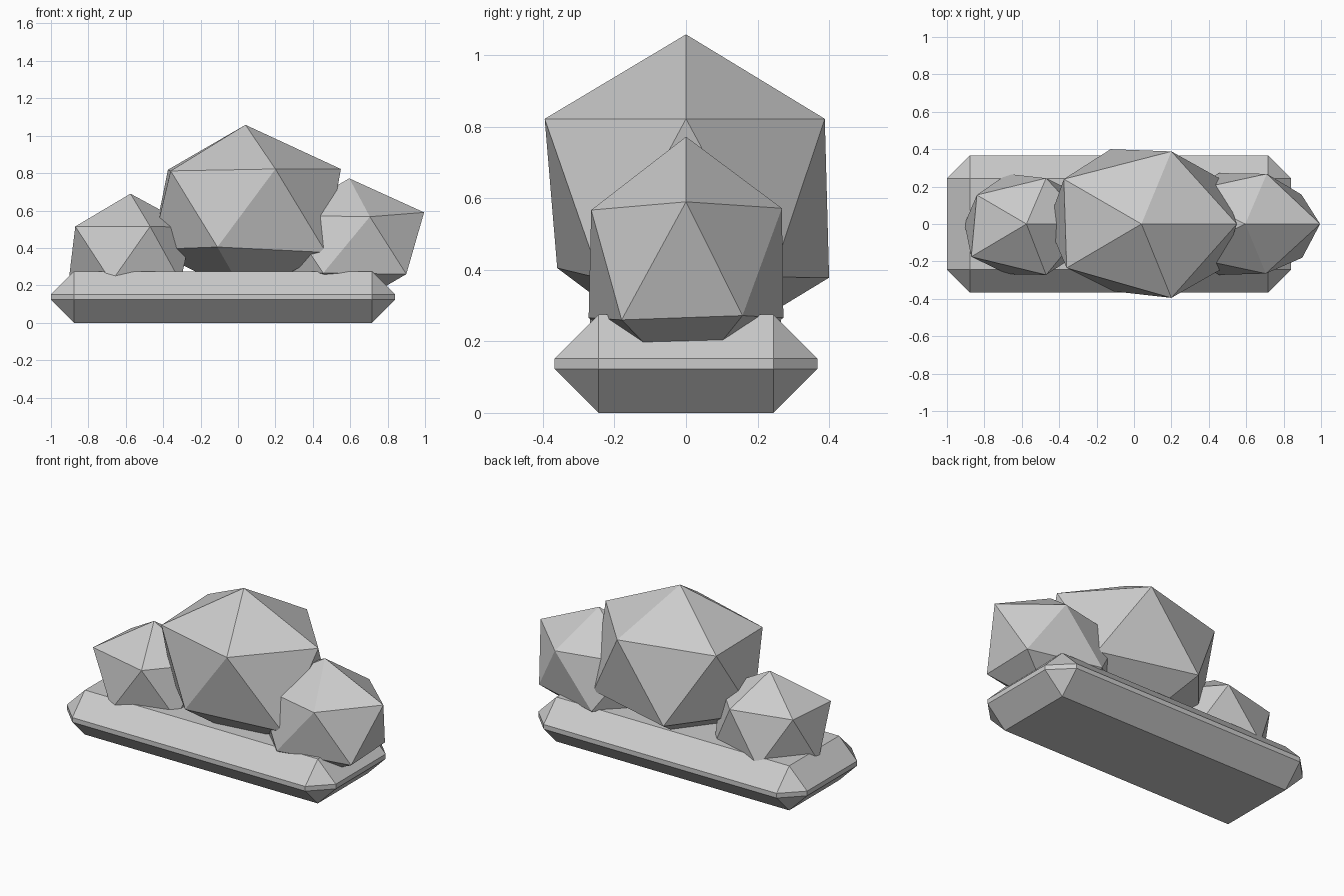
import bpy
from mathutils import Vector

if "Cube" in bpy.data.objects:
    bpy.data.objects.remove(bpy.data.objects["Cube"])

stone = bpy.data.materials.new("light grey stone")
stone.diffuse_color = (0.6, 0.6, 0.6, 1)
stone.use_nodes = True
stone.node_tree.nodes["Principled BSDF"].inputs["Base Color"].default_value = stone.diffuse_color


def finish(obj, name):
    obj.name = name
    obj.data.materials.append(stone)


def rock(name, center, size, nudged=()):
    """Twelve-cornered boulder; each nudged point pulls the nearest corner to it."""
    bpy.ops.mesh.primitive_ico_sphere_add(subdivisions=1, radius=1)
    obj = bpy.context.object
    for v in obj.data.vertices:
        v.co = Vector(c + s * k for c, s, k in zip(center, size, v.co))
    for point in nudged:
        target = Vector(point)
        min(obj.data.vertices, key=lambda v: (v.co - target).length).co = target
    finish(obj, name)


# Low slab with wide chamfers on every edge
bpy.ops.mesh.primitive_cube_add(size=1, location=(-0.08, 0, 0.1375))
slab = bpy.context.object
slab.scale = (1.84, 0.734, 0.275)
bpy.ops.object.transform_apply(location=True, rotation=False, scale=True)
chamfer = slab.modifiers.new("chamfer", 'BEVEL')
chamfer.width = 0.123
chamfer.segments = 1
chamfer.limit_method = 'NONE'
finish(slab, "base_slab")

# Boulders resting on the slab
rock("middle_boulder", (0.045, 0, 0.6), (0.565, 0.46, 0.465),
     [(0.04, 0, 1.058), (0.55, 0, 0.822), (0.20, -0.395, 0.822), (0.20, 0.388, 0.822),
      (-0.36, -0.235, 0.812), (-0.375, 0.24, 0.818),
      (-0.11, -0.36, 0.405), (-0.125, 0.40, 0.378),
      (0.47, -0.24, 0.376), (0.465, 0.24, 0.38)])
rock("left_boulder", (-0.575, 0, 0.365), (0.37, 0.315, 0.325),
     [(-0.87, -0.175, 0.515), (-0.84, 0.155, 0.515),
      (-0.47, -0.272, 0.515), (-0.47, 0.245, 0.515)])
rock("right_boulder", (0.583, 0, 0.42), (0.46, 0.32, 0.345),
     [(0.595, 0, 0.772), (0.995, 0, 0.59), (0.705, -0.265, 0.567), (0.71, 0.268, 0.572),
      (0.90, -0.18, 0.26), (0.895, 0.158, 0.272)])
